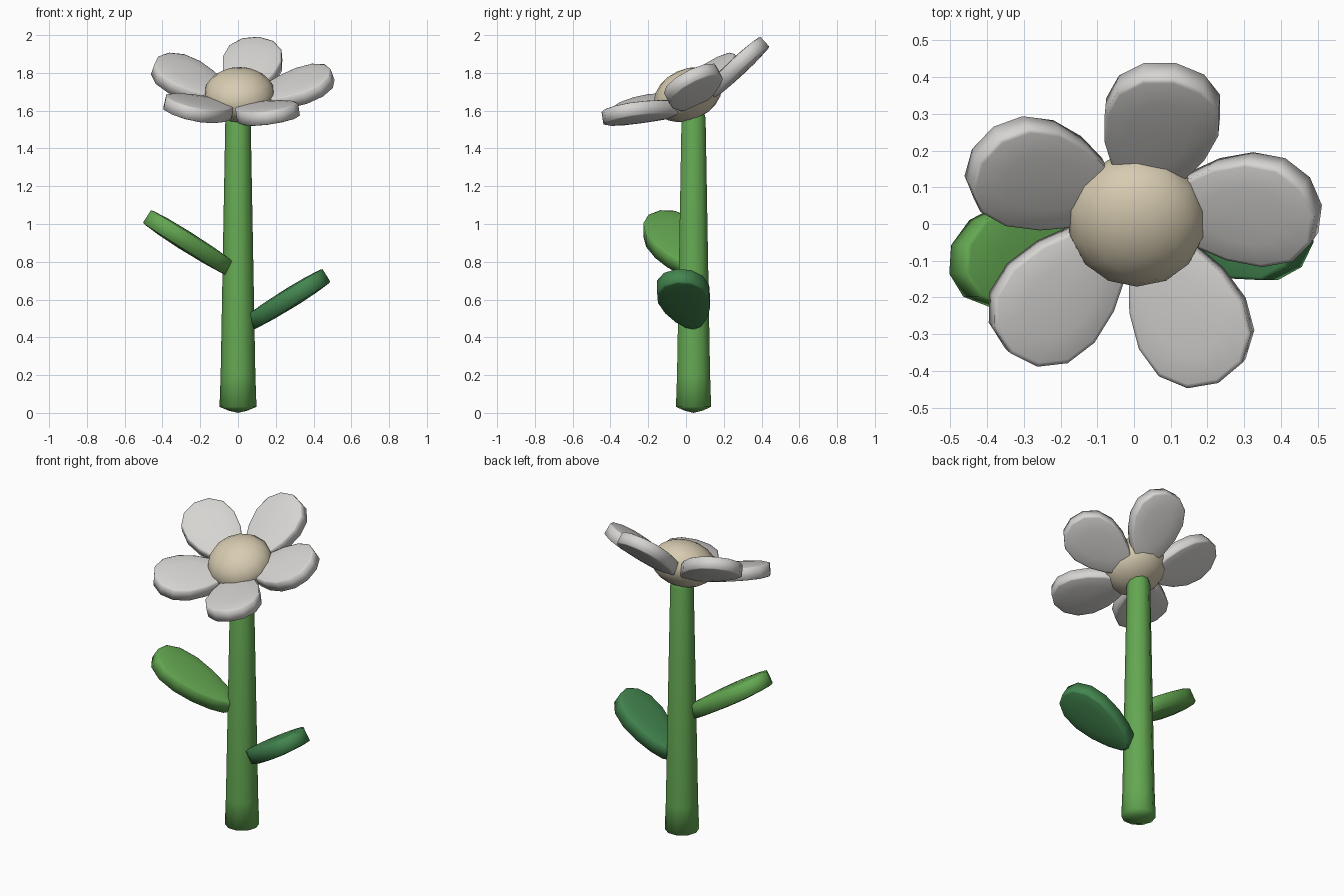
import bpy, bmesh
from math import sin, cos, pi, radians
from mathutils import Vector, Matrix

if "Cube" in bpy.data.objects:
    bpy.data.objects.remove(bpy.data.objects["Cube"])


def material(name, rgb):
    m = bpy.data.materials.new(name)
    m.use_nodes = True
    m.diffuse_color = (*rgb, 1)
    m.node_tree.nodes["Principled BSDF"].inputs["Base Color"].default_value = (*rgb, 1)
    return m


white = material("petal white", (0.67, 0.66, 0.64))
cream = material("centre cream", (0.68, 0.60, 0.44))
green = material("stem green", (0.127, 0.39, 0.084))
dark = material("dark leaf green", (0.056, 0.235, 0.078))


def finish(name, bm, mat, matrix=Matrix()):
    bmesh.ops.recalc_face_normals(bm, faces=bm.faces)
    bm.transform(matrix)
    me = bpy.data.meshes.new(name)
    bm.to_mesh(me)
    bm.free()
    me.materials.append(mat)
    ob = bpy.data.objects.new(name, me)
    bpy.context.collection.objects.link(ob)
    bpy.ops.object.select_all(action='DESELECT')
    ob.select_set(True)
    bpy.context.view_layer.objects.active = ob
    bpy.ops.object.shade_smooth_by_angle(angle=radians(100))


def skin(bm, rings, first, last):
    """Bridge closed rings and close both ends to a point."""
    rings = [[bm.verts.new(p) for p in ring] for ring in rings]
    n = len(rings[0])
    for a, b in zip(rings, rings[1:]):
        for i in range(n):
            j = (i + 1) % n
            bm.faces.new((a[i], a[j], b[j], b[i]))
    for ring, tip in ((rings[0], first), (rings[-1], last)):
        v = bm.verts.new(tip)
        for i in range(n):
            bm.faces.new((ring[i], ring[(i + 1) % n], v))


def blade(name, mat, length, half_width, rim, matrix):
    """Egg-shaped slab along +x with gently domed faces and a thick rim."""
    mid, n = length * 0.55, 14
    half = [(1, rim), (0.94, rim + 0.004), (0.55, rim + 0.011)]
    levels = [(s, -z) for s, z in reversed(half)] + half
    rings = []
    for s, z in levels:
        ring = []
        for i in range(n):
            a = 2 * pi * i / n
            x = length / 2 + length / 2 * cos(a)
            y = half_width * sin(a) * (0.95 + 0.28 * cos(a))
            ring.append((mid + (x - mid) * s, y * s, z))
        rings.append(ring)
    bm = bmesh.new()
    top = rim + 0.014
    skin(bm, rings, (mid, 0, -top), (mid, 0, top))
    finish(name, bm, mat, matrix)


# Stem: tapered, with a blunt foot
bm = bmesh.new()
profile = [(0.05, 0.012), (0.098, 0.032), (0.092, 0.2), (0.067, 1.56), (0.05, 1.62)]
skin(bm, [[(r * cos(2 * pi * i / 10), r * sin(2 * pi * i / 10), z) for i in range(10)]
          for r, z in profile], (0, 0, 0), (0, 0, 1.64))
finish("stem", bm, green, Matrix.Translation((0, 0.04, 0)))

# Flower head frame, tipped towards the front
head = Matrix.Translation((0.008, 0.01, 1.685)) @ Matrix.Rotation(radians(25), 4, 'X')

# Flower centre
bm = bmesh.new()
bmesh.ops.create_uvsphere(bm, u_segments=14, v_segments=10, radius=1)
finish("flower_centre", bm, cream, head @ Matrix.Diagonal((0.189, 0.189, 0.135, 1)))

# Petals: five cupped blades rising from under the centre
for k, turn in enumerate((78, 152, 225, 297, 368)):
    m = (head @ Matrix.Rotation(radians(turn), 4, 'Z')
         @ Matrix.Translation((0.07, 0, -0.055)) @ Matrix.Rotation(radians(-18), 4, 'Y'))
    blade(f"petal_{k + 1}", white, 0.45, 0.16, 0.033, m)

# Leaves: run from the stem outwards, broad across the depth
for name, mat, base, tip in (
        ("left_leaf", dark, (0.06, 0.045, 0.475), (0.468, -0.05, 0.728)),
        ("right_leaf", green, (-0.042, 0.01, 0.763), (-0.482, -0.135, 1.04))):
    base, tip = Vector(base), Vector(tip)
    d = (tip - base).normalized()
    n = d.cross(Vector((0, 1, 0))).normalized()
    w = n.cross(d)
    m = Matrix((d, w, n)).transposed().to_4x4()
    m.translation = base
    blade(name, mat, (tip - base).length, 0.14, 0.039, m)
